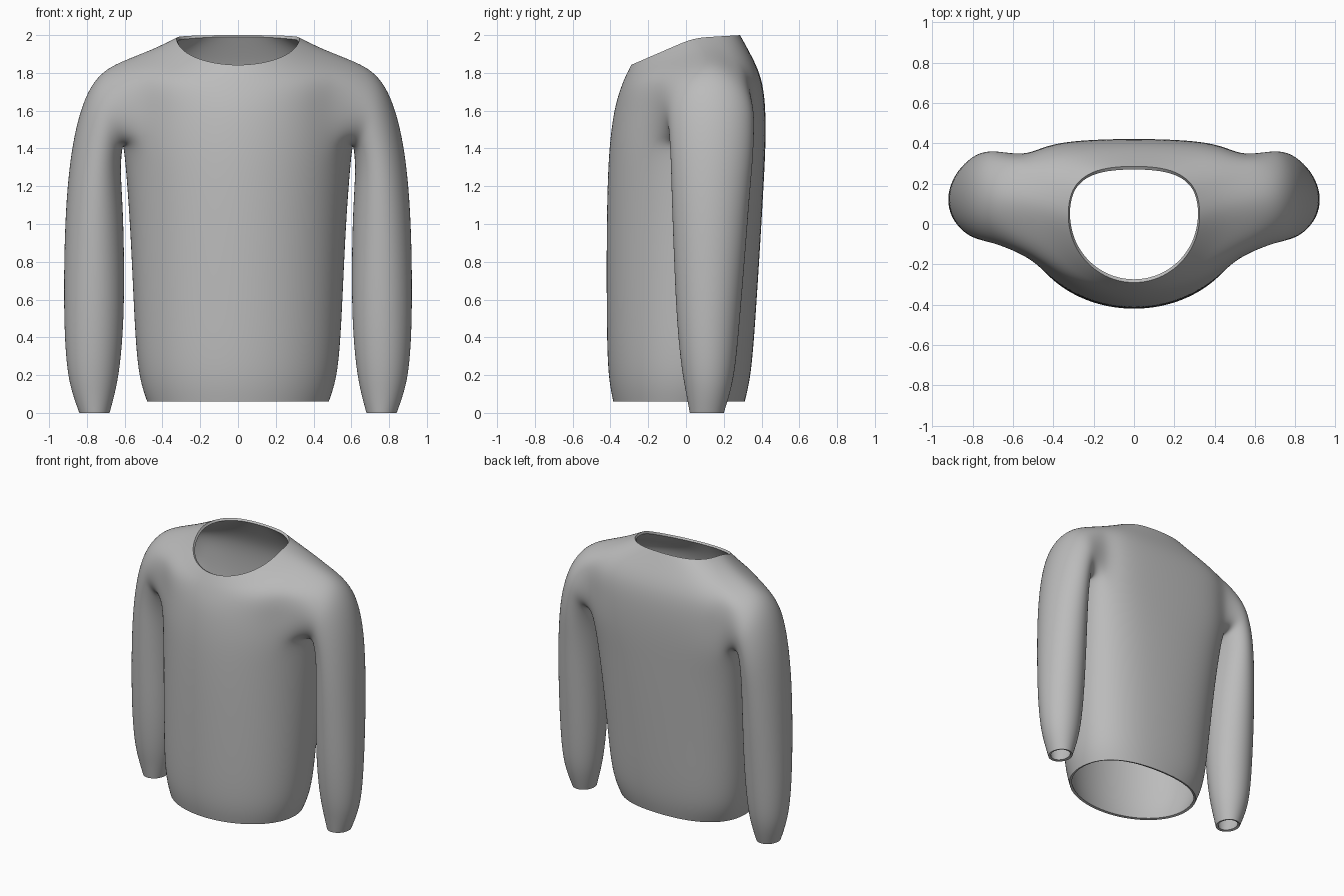
import bpy
import bmesh
from math import sin, cos, pi

default_cube = bpy.data.objects.get("Cube")
if default_cube:
    bpy.data.objects.remove(default_cube, do_unlink=True)

COLUMNS = 20        # points around the body
SLEEVE_SIDES = 12   # points around each sleeve
FABRIC = 0.018

# Body rings: front (y, z), side (x, y, z), back (y, z), back roundness
BODY = [
    ((-.385, .06), (.48, -.02, .06), (.31, .06), .85),
    ((-.415, .2), (.53, 0, .2), (.345, .2), .8),
    ((-.42, .55), (.55, .03, .55), (.37, .55), .8),
    ((-.42, .95), (.567, .07, .95), (.395, .95), .75),
    ((-.415, 1.22), (.585, .1, 1.22), (.41, 1.22), .7),
    ((-.405, 1.42), (.605, .12, 1.45), (.42, 1.42), .62),
    ((-.38, 1.61), (.6, .13, 1.62), (.42, 1.62), .62),
    ((-.345, 1.72), (.62, .13, 1.875), (.4, 1.78), .62),
    ((-.318, 1.785), (.45, .09, 1.93), (.335, 1.91), .68),
    ((-.29, 1.84), (.325, .04, 1.985), (.285, 2), .75),
]
ARM_LOW, ARM_MID, ARM_TOP = 5, 6, 7   # body rings that bound the armhole

# Sleeve rings from shoulder to cuff: inner (x, z), outer (x, z), y range
SLEEVE = [
    ((.615, 1.38), (.73, 1.8), (-.1, .36)),
    ((.62, 1.33), (.81, 1.68), (-.09, .36)),
    ((.62, 1.24), (.87, 1.47), (-.08, .355)),
    ((.61, 1.08), (.905, 1.2), (-.075, .335)),
    ((.603, .85), (.92, .88), (-.065, .315)),
    ((.603, .5), (.922, .5), (-.05, .285)),
    ((.625, .24), (.908, .24), (-.025, .262)),
    ((.65, .11), (.88, .11), (0, .235)),
    ((.68, 0), (.84, 0), (.02, .2)),
]


def cage_scale(sides):
    """Enlargement that makes up for the shrinkage of a subdivided ring."""
    return 6 / (4 + 2 * cos(2 * pi / sides))


def body_ring(bm, front, side, back, roundness):
    grow = cage_scale(COLUMNS)
    verts = []
    for k in range(COLUMNS):
        angle = 2 * pi * k / COLUMNS
        c, s = cos(angle), sin(angle)
        power = roundness if s > 1e-6 else 1
        end = back if s > 0 else front
        across = abs(c) ** power * (1 if c > 0 else -1)
        along = abs(s) ** power
        x = side[0] * across * grow
        y = side[1] + (end[0] - side[1]) * along * grow
        z = side[2] + (end[1] - side[2]) * along
        verts.append(bm.verts.new((x, y, z)))
    return verts


def sleeve_ring(bm, sign, inner, outer, depth):
    grow = cage_scale(SLEEVE_SIDES) / 2
    verts = []
    for j in range(SLEEVE_SIDES):
        angle = 2 * pi * j / SLEEVE_SIDES
        c, s = cos(angle) * grow, sin(angle) * grow
        x = (inner[0] + outer[0]) / 2 + (outer[0] - inner[0]) * c
        z = (inner[1] + outer[1]) / 2 + (outer[1] - inner[1]) * c
        y = (depth[0] + depth[1]) / 2 + (depth[1] - depth[0]) * s
        verts.append(bm.verts.new((sign * x, y, z)))
    return verts


def bridge(bm, lower, upper, skip=()):
    """Join two rings with quads, leaving out the skipped columns."""
    n = len(lower)
    for k in range(n):
        if k not in skip:
            m = (k + 1) % n
            bm.faces.new((lower[k], lower[m], upper[m], upper[k]))


bm = bmesh.new()

# Body, with an armhole left open on each side
rings = [body_ring(bm, *row) for row in BODY]
half = COLUMNS // 2
armhole_columns = {k % COLUMNS for k in range(-2, 2)}
armhole_columns |= {k + half for k in range(-2, 2)}
for i in range(len(rings) - 1):
    skip = armhole_columns if ARM_LOW <= i < ARM_TOP else ()
    bridge(bm, rings[i], rings[i + 1], skip)

# Sleeves, grown from the armhole edges
ARMHOLE = ([(ARM_TOP, k) for k in (0, 1, 2)] + [(ARM_MID, 2)]
           + [(ARM_LOW, k) for k in (2, 1, 0, -1, -2)]
           + [(ARM_MID, -2), (ARM_TOP, -2), (ARM_TOP, -1)])
for sign in (1, -1):
    loop = [rings[r][(k if sign > 0 else half - k) % COLUMNS]
            for r, k in ARMHOLE]
    for row in SLEEVE:
        following = sleeve_ring(bm, sign, *row)
        bridge(bm, loop, following)
        loop = following

# Clean up and point every face outward
loose = [v for v in bm.verts if not v.link_faces]
bmesh.ops.delete(bm, geom=loose, context='VERTS')
bmesh.ops.recalc_face_normals(bm, faces=bm.faces[:])
bm.faces.ensure_lookup_table()
first = bm.faces[0]
first.normal_update()
if first.normal.dot(first.calc_center_median()) < 0:
    bmesh.ops.reverse_faces(bm, faces=bm.faces[:])

mesh = bpy.data.meshes.new("sweater")
bm.to_mesh(mesh)
bm.free()
sweater = bpy.data.objects.new("sweater", mesh)
bpy.context.collection.objects.link(sweater)

# Plain grey fabric
grey = bpy.data.materials.new("grey_fabric")
grey.use_nodes = True
colour = (0.5, 0.5, 0.5, 1)
grey.diffuse_color = colour
grey.node_tree.nodes["Principled BSDF"].inputs["Base Color"].default_value = colour
mesh.materials.append(grey)

# Round the cage, then give the fabric its thickness
rounding = sweater.modifiers.new("rounding", 'SUBSURF')
rounding.levels = rounding.render_levels = 3
thickness = sweater.modifiers.new("thickness", 'SOLIDIFY')
thickness.thickness = FABRIC
thickness.offset = -1

bpy.ops.object.select_all(action='DESELECT')
sweater.select_set(True)
bpy.context.view_layer.objects.active = sweater
bpy.ops.object.convert(target='MESH')
bpy.ops.object.shade_smooth_by_angle(angle=pi / 4)
